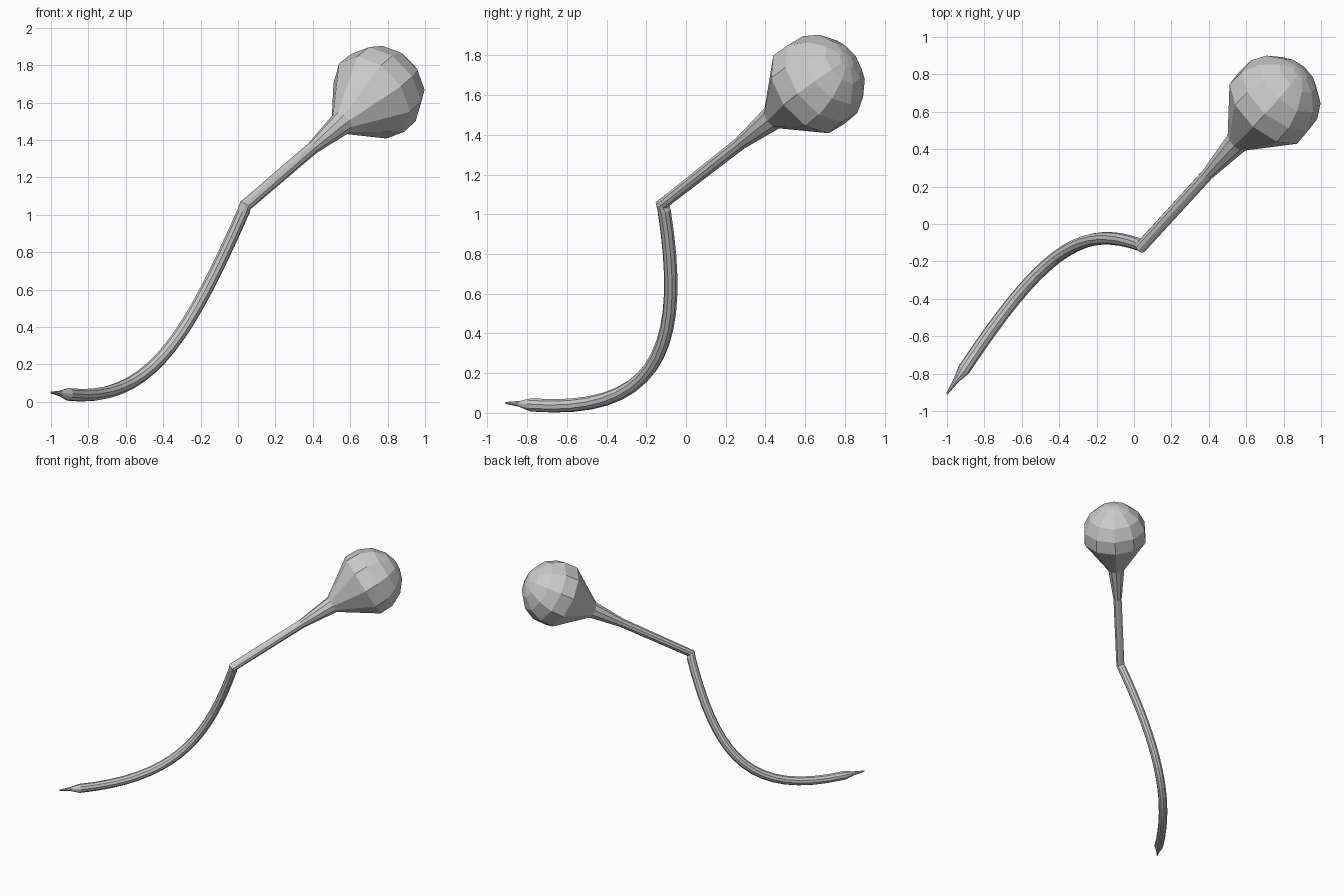
import bpy, bmesh, math
from mathutils import Vector
from mathutils.geometry import interpolate_bezier

if "Cube" in bpy.data.objects:
    bpy.data.objects.remove(bpy.data.objects["Cube"])

SIDES = 10


def sweep(name, path):
    """Loft a round section along (point, radius) pairs, mitring the bends."""
    pts = [p for p, r in path]
    bm = bmesh.new()
    rings = []
    side = Vector((0, 0, 1))
    for i, (p, r) in enumerate(path):
        a = (p - pts[i - 1]).normalized() if i else (pts[1] - p).normalized()
        b = (pts[i + 1] - p).normalized() if i < len(pts) - 1 else a
        t = (a + b).normalized()
        side = (side - t * side.dot(t)).normalized()
        up = t.cross(side)
        ring = []
        for k in range(SIDES):
            ang = math.tau * (k + 0.3) / SIDES
            ring.append(bm.verts.new(p + r * (side * math.cos(ang) + up * math.sin(ang))))
        rings.append(ring)
    for r0, r1 in zip(rings, rings[1:]):
        for k in range(SIDES):
            j = (k + 1) % SIDES
            bm.faces.new((r0[k], r0[j], r1[j], r1[k]))
    bm.faces.new(rings[0][::-1])
    bm.faces.new(rings[-1])
    bmesh.ops.recalc_face_normals(bm, faces=bm.faces)
    me = bpy.data.meshes.new(name)
    bm.to_mesh(me)
    bm.free()
    ob = bpy.data.objects.new(name, me)
    bpy.context.collection.objects.link(ob)
    return ob


# pointed tip
path = [(Vector((-1.0, -0.908, 0.05)), 0.005),
        (Vector((-0.95, -0.835, 0.045)), 0.016)]

# curved stalk
curve = interpolate_bezier(Vector((-0.91, -0.78, 0.04)), Vector((-0.476, -0.124, -0.01)),
                           Vector((-0.27, -0.005, 0.345)), Vector((0.03, -0.11, 1.02)), 18)
path += [(p, 0.034) for p in curve]

# straight neck after the kink, flaring into the bulb
joint = Vector((0.04, -0.12, 1.05))
axis = Vector((0.585, 0.64, 0.50)).normalized()
path += [(joint + axis * t, r) for t, r in ((0, 0.034), (0.61, 0.034), (0.88, 0.066))]

# rounded bulb head
R, centre = 0.257, 1.20
for lat in (-10, 14, 38, 62, 80, 89.5):
    a = math.radians(lat)
    path.append((joint + axis * (centre + R * math.sin(a)), R * math.cos(a)))

sweep("stalk_with_bulb", path)
